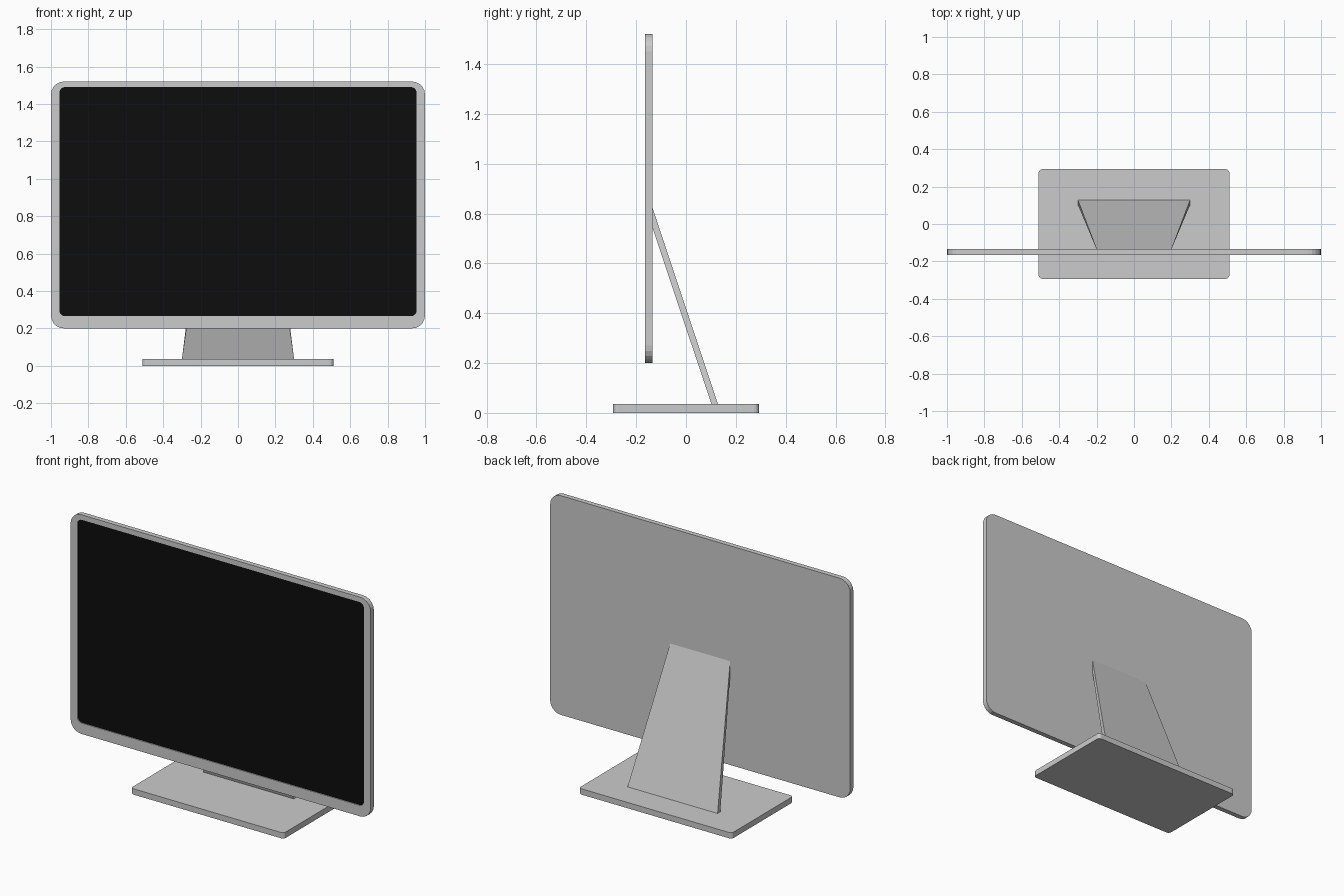
import bpy, bmesh
from math import cos, sin, pi

if "Cube" in bpy.data.objects:
    bpy.data.objects.remove(bpy.data.objects["Cube"])


def rounded_rect(u0, u1, v0, v1, r, seg=5):
    """Outline points of a rounded rectangle, counter-clockwise."""
    corners = [(u1 - r, v0 + r, -pi / 2), (u1 - r, v1 - r, 0),
               (u0 + r, v1 - r, pi / 2), (u0 + r, v0 + r, pi)]
    return [(cu + r * cos(a + i * pi / 2 / seg), cv + r * sin(a + i * pi / 2 / seg))
            for cu, cv, a in corners for i in range(seg + 1)]


def loft(name, loops, color=None):
    """Skin matching point loops in order and cap both ends."""
    bm = bmesh.new()
    rings = [[bm.verts.new(p) for p in loop] for loop in loops]
    n = len(rings[0])
    for a, b in zip(rings, rings[1:]):
        for i in range(n):
            j = (i + 1) % n
            bm.faces.new((a[i], a[j], b[j], b[i]))
    bm.faces.new(rings[0][::-1])
    bm.faces.new(rings[-1])
    bmesh.ops.recalc_face_normals(bm, faces=bm.faces)
    mesh = bpy.data.meshes.new(name)
    bm.to_mesh(mesh)
    bm.free()
    obj = bpy.data.objects.new(name, mesh)
    bpy.context.collection.objects.link(obj)
    if color:
        mat = bpy.data.materials.new(name)
        mat.diffuse_color = color
        mat.use_nodes = True
        mat.node_tree.nodes["Principled BSDF"].inputs["Base Color"].default_value = mat.diffuse_color
        mesh.materials.append(mat)
    return obj


def upright(outline, y):
    return [(x, y, z) for x, z in outline]


# Housing: rounded slab with a shallow recess in the front for the screen
outer = rounded_rect(-1, 1, 0.2, 1.52, 0.07)
inner = rounded_rect(-0.955, 0.955, 0.265, 1.49, 0.03)
front, back, recess = -0.165, -0.135, -0.157
loft("housing", [upright(outer, back), upright(outer, front),
                 upright(inner, front), upright(inner, recess)])

# Black screen lying in the recess
loft("screen", [upright(inner, recess + 0.002), upright(inner, recess - 0.002)],
     (0.004, 0.004, 0.004, 1))

# Base plate
plate = rounded_rect(-0.51, 0.51, -0.293, 0.293, 0.02, 4)
loft("base", [[(x, y, z) for x, y in plate] for z in (0, 0.035)])

# Leaning stand: tapered plate from the base to the back of the housing
side = [(0.102, 0.035, 0.3), (0.128, 0.035, 0.3),
        (-0.135, 0.825, 0.2), (-0.135, 0.745, 0.2)]
loft("stand", [[(s * w, y, z) for y, z, w in side] for s in (-1, 1)])
